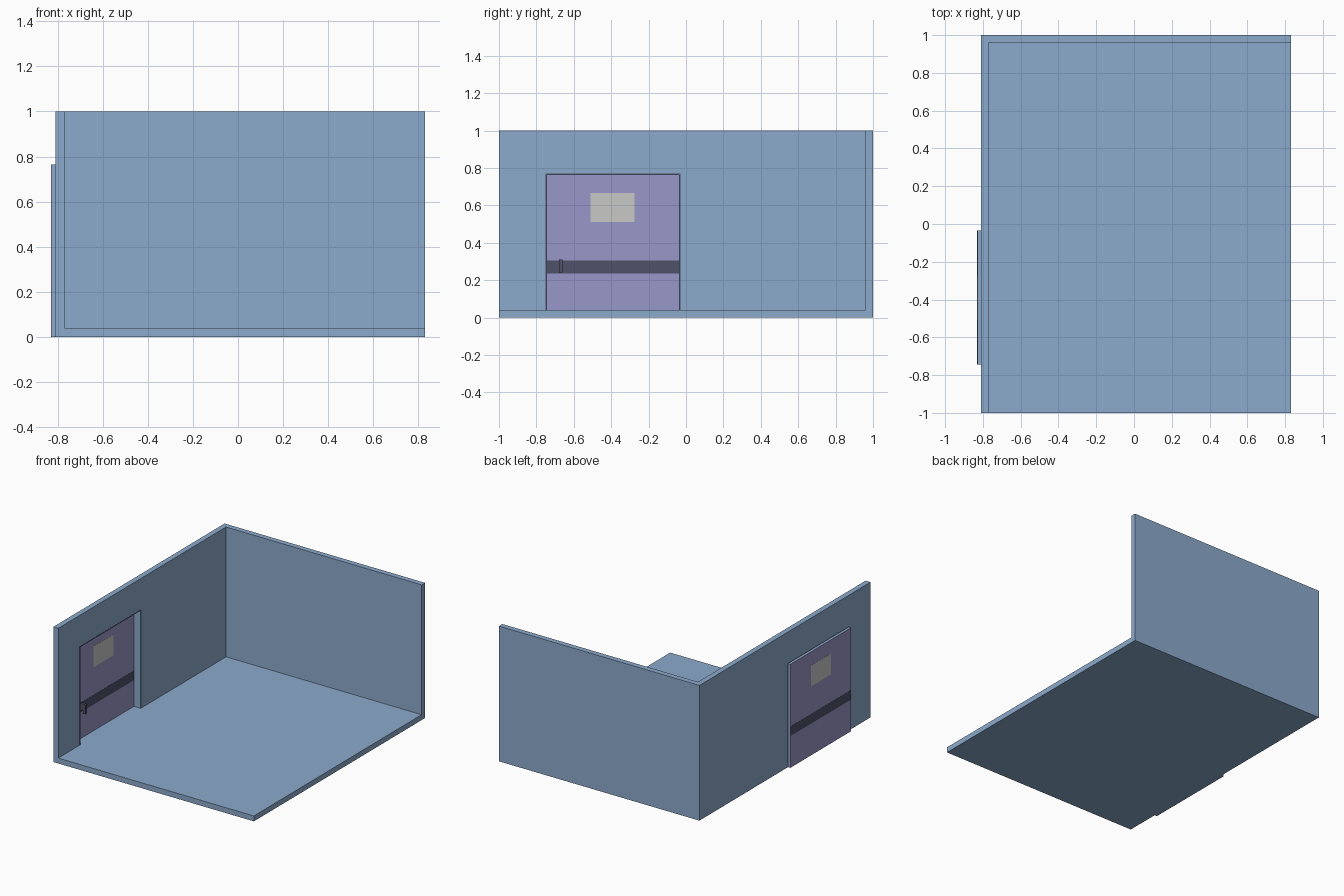
import bpy
import bmesh

cube = bpy.data.objects.get("Cube")
if cube:
    bpy.data.objects.remove(cube, do_unlink=True)


def material(name, rgb):
    mat = bpy.data.materials.new(name)
    mat.use_nodes = True
    mat.diffuse_color = (*rgb, 1)
    bsdf = mat.node_tree.nodes["Principled BSDF"]
    bsdf.inputs["Base Color"].default_value = (*rgb, 1)
    bsdf.inputs["Roughness"].default_value = 0.8
    return mat


BLUE = material("wall blue", (0.26, 0.40, 0.60))
PURPLE = material("door purple", (0.315, 0.31, 0.58))
GREY = material("window grey", (0.58, 0.58, 0.57))
DARK = material("dark slate", (0.076, 0.084, 0.14))


def extrude_yz(name, outline, x0, x1, mat):
    """Extrude a side profile of (y, z) points from x0 to x1."""
    bm = bmesh.new()
    face = bm.faces.new([bm.verts.new((x0, y, z)) for y, z in outline])
    result = bmesh.ops.extrude_face_region(bm, geom=[face])
    moved = [v for v in result["geom"] if isinstance(v, bmesh.types.BMVert)]
    bmesh.ops.translate(bm, verts=moved, vec=(x1 - x0, 0, 0))
    bmesh.ops.recalc_face_normals(bm, faces=bm.faces)
    mesh = bpy.data.meshes.new(name)
    bm.to_mesh(mesh)
    bm.free()
    mesh.materials.append(mat)
    obj = bpy.data.objects.new(name, mesh)
    bpy.context.collection.objects.link(obj)
    return obj


def box(name, x, y, z, mat):
    corners = [(y[0], z[0]), (y[1], z[0]), (y[1], z[1]), (y[0], z[1])]
    return extrude_yz(name, corners, x[0], x[1], mat)


def arch(y0, y1, top, bottom, inset_y0, inset_y1, inset_top):
    """Outline of a panel with a doorway open at the bottom."""
    return [(y0, bottom), (y0, top), (y1, top), (y1, bottom),
            (inset_y1, bottom), (inset_y1, inset_top),
            (inset_y0, inset_top), (inset_y0, bottom)]


# Main dimensions
LEFT, INNER, RIGHT = -0.81, -0.77, 0.83
BACK, FLOOR = 0.96, 0.04
OPENING = (-0.75, -0.03, 0.77)
DOOR = (-0.745, -0.035, 0.765)
LINER = (DOOR[0] + 0.002, DOOR[1] - 0.002, DOOR[2] - 0.002)

# Room shell
box("floor", (LEFT, RIGHT), (-1, BACK), (0, FLOOR), BLUE)
box("back_wall", (LEFT, RIGHT), (BACK, 1), (0, 1), BLUE)
extrude_yz("door_wall", arch(-1, BACK, 1, FLOOR, *OPENING), LEFT, INNER, BLUE)

# Doorway lining, trim and sill
y0, y1, top = DOOR
extrude_yz("door_trim", arch(*OPENING, FLOOR, *DOOR), LEFT + 0.001, INNER + 0.001, DARK)
extrude_yz("door_casing", arch(y0, y1, top, FLOOR, *LINER), -0.825, INNER, BLUE)
box("door_sill", (-0.825, LEFT), (y0, y1), (0, FLOOR), BLUE)

# Door leaf with window and stripe showing on both faces
box("door_panel", (-0.829, -0.825), (y0, y1), (0, top), PURPLE)
box("door_window", (-0.83, -0.824), (-0.51, -0.275), (0.51, 0.665), GREY)
box("door_stripe", (-0.83, -0.824), (y0, y1), (0.235, 0.305), DARK)

# Handle: neck from the door and a grip hanging at its end
box("handle_neck", (-0.824, -0.79), (-0.68, -0.66), (0.26, 0.31), DARK)
box("handle_grip", (-0.79, -0.772), (-0.68, -0.66), (0.24, 0.31), DARK)
